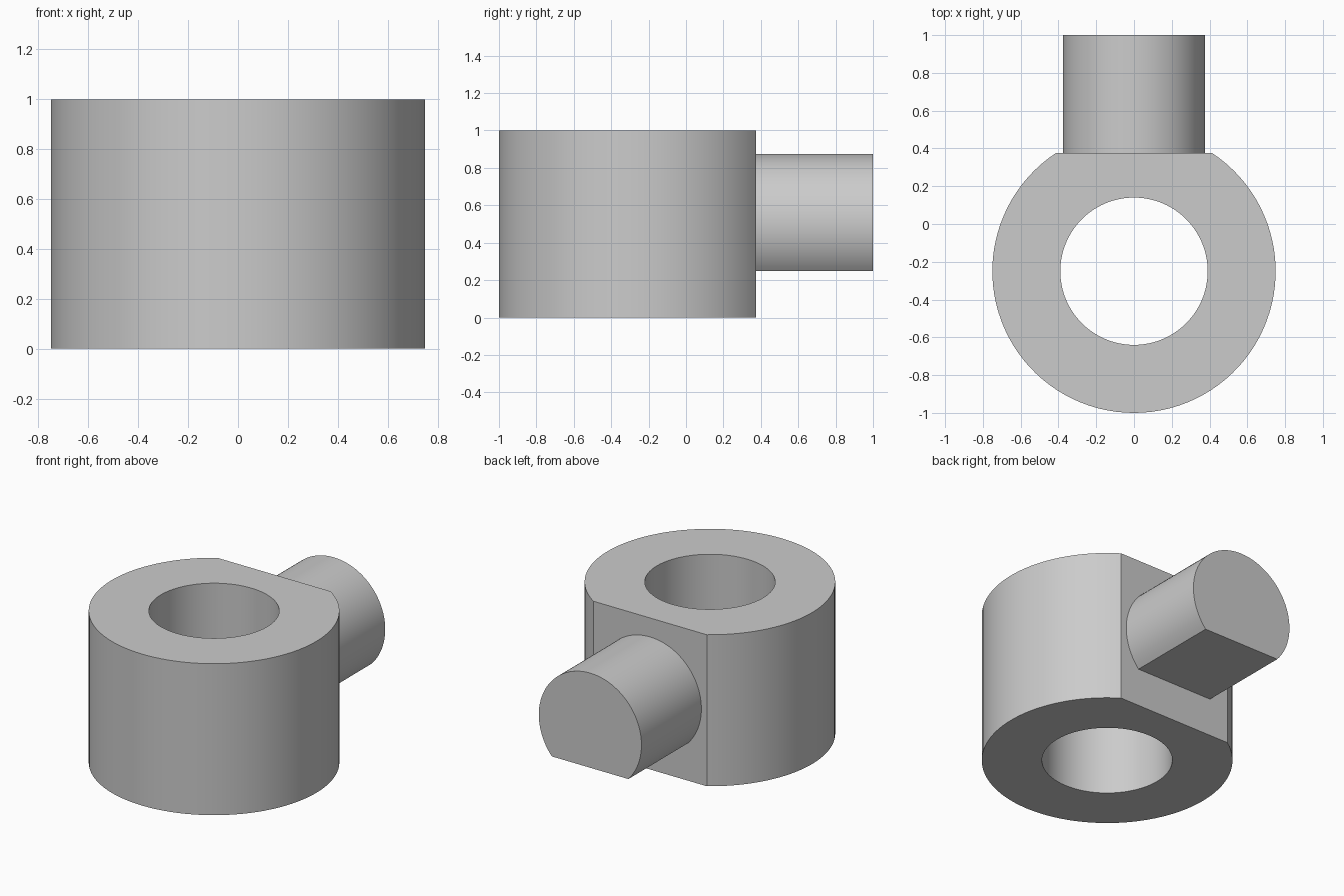
import bpy
import bmesh
from math import asin, atan2, cos, sin, pi, radians
from mathutils import Vector

cube = bpy.data.objects.get("Cube")
if cube:
    bpy.data.objects.remove(cube, do_unlink=True)

# Single plain grey
grey = bpy.data.materials.new("plain_grey")
grey.use_nodes = True
colour = (0.6, 0.6, 0.6, 1)
grey.diffuse_color = colour
grey.node_tree.nodes["Principled BSDF"].inputs["Base Color"].default_value = colour


def arc(radius, start, end, steps):
    """Points along an arc, both ends included."""
    angles = [start + (end - start) * i / steps for i in range(steps + 1)]
    return [Vector((radius * cos(a), radius * sin(a), 0)) for a in angles]


def finish(name, bm, location):
    bmesh.ops.recalc_face_normals(bm, faces=bm.faces)
    mesh = bpy.data.meshes.new(name)
    bm.to_mesh(mesh)
    bm.free()
    mesh.materials.append(grey)
    obj = bpy.data.objects.new(name, mesh)
    obj.location = location
    bpy.context.collection.objects.link(obj)
    bpy.ops.object.select_all(action="DESELECT")
    obj.select_set(True)
    bpy.context.view_layer.objects.active = obj
    bpy.ops.object.shade_smooth_by_angle(angle=radians(25))
    return obj


# Collar: thick ring with a flat cut across the back
radius, bore, height, flat = 0.75, 0.39, 1.0, 0.625
corner = asin(flat / radius)
outer = arc(radius, pi - corner, 2 * pi + corner, 80)
chord_steps = 24
outer += [outer[-1].lerp(outer[0], i / chord_steps) for i in range(1, chord_steps)]
inner = [p.normalized() * bore for p in outer]

bm = bmesh.new()
lift = Vector((0, 0, height))
loops = [[bm.verts.new(p + offset) for p in ring]
         for ring, offset in ((outer, lift * 0), (outer, lift), (inner, lift), (inner, lift * 0))]
for a, b in zip(loops, loops[1:] + loops[:1]):
    for i in range(len(outer)):
        j = (i + 1) % len(outer)
        bm.faces.new((a[i], a[j], b[j], b[i]))
finish("collar", bm, (0, -0.25, 0))

# Shaft: D-shaped rod standing out from the flat, level side down
rod, length, drop = 0.375, 0.625, 0.25
cut = asin(drop / rod)
bm = bmesh.new()
profile = [bm.verts.new((p.x, 0, p.y)) for p in arc(rod, -cut, pi + cut, 64)]
face = bm.faces.new(profile)
extruded = bmesh.ops.extrude_face_region(bm, geom=[face], use_keep_orig=True)
tip = [v for v in extruded["geom"] if isinstance(v, bmesh.types.BMVert)]
bmesh.ops.translate(bm, verts=tip, vec=(0, length, 0))
finish("shaft", bm, (0, 0.375, 0.5))
